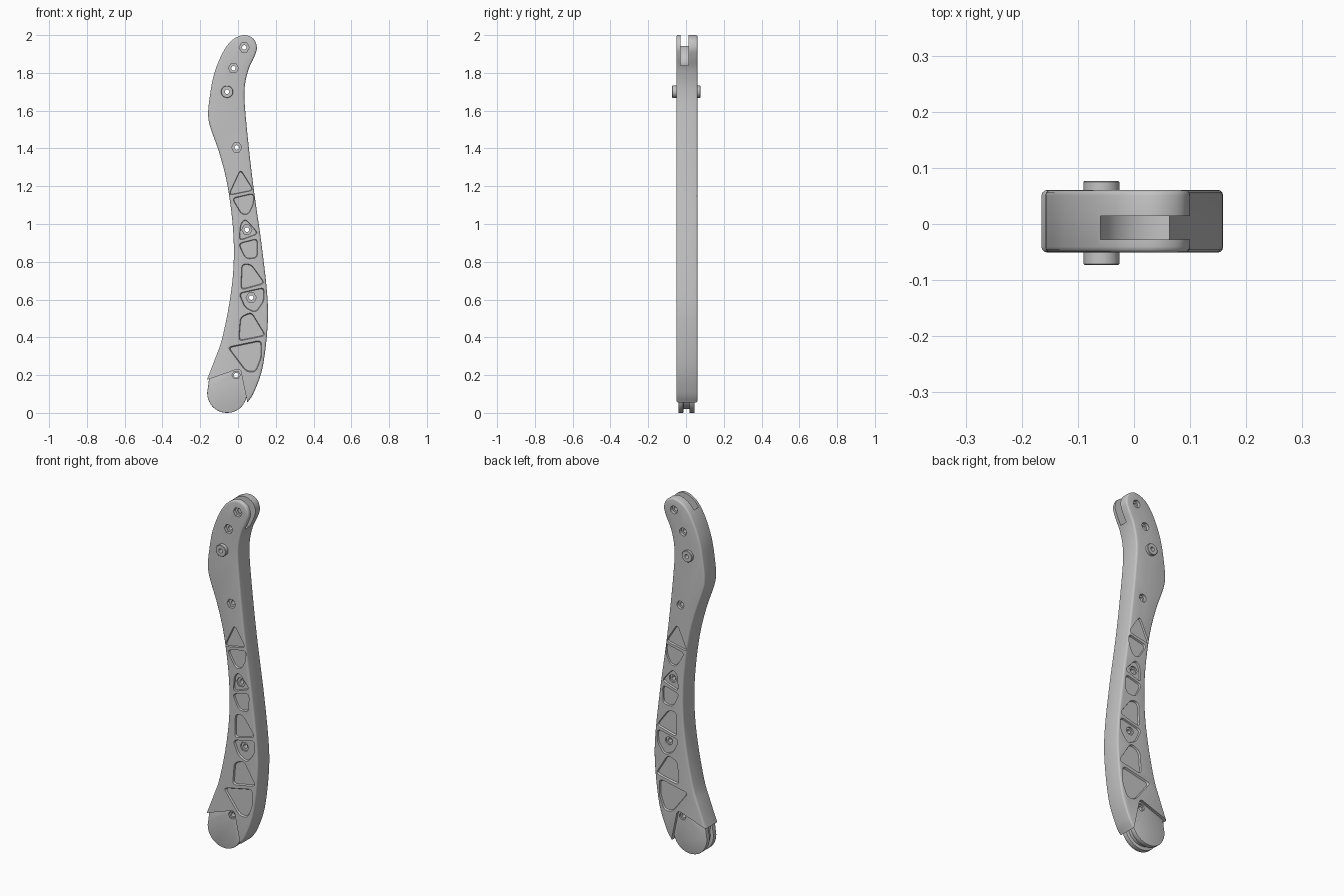
import bpy, bmesh
from math import sin, cos, radians
from mathutils import Vector

cube = bpy.data.objects.get("Cube")
if cube:
    bpy.data.objects.remove(cube, do_unlink=True)

grey = bpy.data.materials.new("satin_grey")
grey.use_nodes = True
colour = (0.55, 0.55, 0.55, 1)
grey.diffuse_color = colour
grey.node_tree.nodes["Principled BSDF"].inputs["Base Color"].default_value = colour

FRONT, BACK = -0.051, 0.061


def prism(name, pts, y0, y1, grow=1.0):
    """Extrude an x-z profile along y; grow scales the y0 end."""
    centre = sum((Vector(p) for p in pts), Vector((0, 0))) / len(pts)
    bm = bmesh.new()
    rings = []
    for y, s in ((y0, grow), (y1, 1.0)):
        ring = [centre + (Vector(p) - centre) * s for p in pts]
        rings.append([bm.verts.new((p.x, y, p.y)) for p in ring])
    n = len(pts)
    bm.faces.new(rings[0])
    bm.faces.new(rings[1][::-1])
    for i in range(n):
        j = (i + 1) % n
        bm.faces.new((rings[0][j], rings[0][i], rings[1][i], rings[1][j]))
    if bm.calc_volume(signed=True) < 0:
        bmesh.ops.reverse_faces(bm, faces=bm.faces)
    mesh = bpy.data.meshes.new(name)
    bm.to_mesh(mesh)
    bm.free()
    mesh.materials.append(grey)
    ob = bpy.data.objects.new(name, mesh)
    bpy.context.collection.objects.link(ob)
    return ob


def circle(c, r, n=32, a0=0, a1=360):
    step = (a1 - a0) / (n if a1 - a0 == 360 else n - 1)
    angles = [radians(a0 + step * i) for i in range(n)]
    return [(c[0] + r * cos(a), c[1] + r * sin(a)) for a in angles]


def rounded(pts, r=0.022, n=5):
    """Round every corner of a polygon."""
    out = []
    for i, p in enumerate(pts):
        p = Vector(p)
        ends = []
        for q in (pts[i - 1], pts[(i + 1) % len(pts)]):
            d = Vector(q) - p
            ends.append(p + d.normalized() * min(r, d.length * 0.45))
        for k in range(n):
            t = k / (n - 1)
            out.append(ends[0] * (1 - t) ** 2 + p * 2 * t * (1 - t) + ends[1] * t * t)
    return out


def smooth_path(pts, n=5):
    """Catmull-Rom curve through the points."""
    v = [Vector(p) for p in pts]
    v = [v[0] * 2 - v[1]] + v + [v[-1] * 2 - v[-2]]
    out = []
    for a, b, c, d in zip(v, v[1:], v[2:], v[3:]):
        for k in range(n):
            t = k / n
            out.append(0.5 * (2 * b + (c - a) * t + (2 * a - 5 * b + 4 * c - d) * t * t
                              + (3 * b - a - 3 * c + d) * t ** 3))
    return out + [v[-2]]


def volume(mesh):
    bm = bmesh.new()
    bm.from_mesh(mesh)
    v = bm.calc_volume()
    bm.free()
    return v


def baked(ob):
    bpy.context.view_layer.update()
    deps = bpy.context.evaluated_depsgraph_get()
    return bpy.data.meshes.new_from_object(ob.evaluated_get(deps))


def bevel(ob, width, segments=3):
    m = ob.modifiers.new("rounded_edges", "BEVEL")
    m.width, m.segments = width, segments
    m.limit_method, m.angle_limit = "ANGLE", radians(40)
    m.use_clamp_overlap = False
    mesh = baked(ob)
    ob.modifiers.clear()
    ob.data = mesh


def cut(pts, y0, y1, targets, grow=1.0):
    """Subtract a prism, trying a second solver if the first one fails."""
    cutter = prism("cutter", pts, y0, y1, grow)
    cutter.hide_render = True
    for ob in targets:
        before = volume(ob.data)
        for solver in ("EXACT", "MANIFOLD", "FLOAT"):
            m = ob.modifiers.new("cut", "BOOLEAN")
            m.operation, m.solver, m.object = "DIFFERENCE", solver, cutter
            mesh = baked(ob)
            ob.modifiers.clear()
            if 0.8 * before < volume(mesh) < before:
                ob.data = mesh
                break
    bpy.data.objects.remove(cutter, do_unlink=True)


# Curved limb, then the V notch at its foot
outline = smooth_path([
    (-0.187, 0.125), (-0.165, 0.175), (-0.12, 0.29), (-0.085, 0.39), (-0.045, 0.585),
    (-0.024, 0.77), (-0.026, 0.97), (-0.055, 1.2), (-0.097, 1.37), (-0.146, 1.51),
    (-0.158, 1.58), (-0.15, 1.67), (-0.129, 1.785), (-0.087, 1.895), (-0.035, 1.97),
    (0.03, 2.0), (0.082, 1.98), (0.1, 1.933), (0.085, 1.882), (0.053, 1.81),
    (0.034, 1.7), (0.045, 1.525), (0.08, 1.21), (0.125, 0.89), (0.155, 0.62),
    (0.156, 0.45), (0.13, 0.24), (0.085, 0.11), (0.05, 0.055), (0.03, 0.025)])
body = prism("limb", outline, FRONT, BACK)
bevel(body, 0.01)
cut([(-0.225, 0.154), (-0.006, 0.23), (0.006, 0.23), (0.015, 0.22), (0.06, 0.005),
     (0.05, -0.05), (-0.225, -0.05)], -0.1, 0.1, [body])

# Round foot: two cheeks around a smaller core
foot = (-0.058, 0.105)
neck = [(0.045, 0.09), (0.03, 0.24), (-0.02, 0.25), (-0.152, 0.19)]
cheeks = [prism(side + "_foot_cheek", circle(foot, 0.105, 40, 165, 350) + neck, a, b)
          for side, a, b in (("front", -0.041, -0.014), ("back", 0.018, 0.045))]
for c in cheeks:
    bevel(c, 0.003, 2)
core = prism("foot_core", circle(foot, 0.085, 40, 165, 350) + neck, -0.014, 0.018)

# Cross peg with a bore
peg_at = (-0.058, 1.7)
peg = prism("cross_peg", circle(peg_at, 0.032), -0.073, 0.077)
bevel(peg, 0.002, 1)

# Fork slot in the head
cut(circle((0.04, 1.935), 0.1, 48), -0.028, 0.014, [body])

# Weight-saving pockets on both faces
pockets = [
    [(0.013, 1.285), (0.079, 1.18), (-0.047, 1.155)],
    [(-0.028, 1.135), (0.083, 1.16), (0.08, 1.105), (0.055, 1.053), (0.02, 1.053)],
    [(0.04, 1.025), (0.105, 0.95), (0.008, 0.915), (0.015, 1.0)],
    [(0.005, 0.895), (0.101, 0.92), (0.1, 0.822), (0.042, 0.817)],
    [(0.022, 0.785), (0.068, 0.785), (0.138, 0.688), (0.018, 0.655)],
    [(0.008, 0.632), (0.136, 0.66), (0.134, 0.59), (0.092, 0.533), (0.04, 0.558)],
    [(0.015, 0.505), (0.07, 0.53), (0.142, 0.412), (0.006, 0.385)],
    [(-0.048, 0.345), (0.12, 0.38), (0.122, 0.295), (0.092, 0.22), (0.045, 0.222)],
]
for p in pockets:
    shape = rounded(p)
    cut(shape, FRONT - 0.004, FRONT + 0.009, [body], 1.1)
    cut(shape, BACK + 0.004, BACK - 0.009, [body], 1.1)

# Bolt holes: hexagonal at the front, round at the back
for h in [(0.033, 1.935), (-0.024, 1.825), (-0.007, 1.405), (0.047, 0.97), (0.07, 0.61)]:
    cut(circle(h, 0.027, 6), FRONT - 0.01, FRONT + 0.018, [body])
    cut(circle(h, 0.022, 20), BACK - 0.018, BACK + 0.01, [body])
    cut(circle(h, 0.012, 16), -0.1, 0.1, [body])
foot_bolt = (-0.01, 0.2)
cut(circle(foot_bolt, 0.022, 6), -0.06, -0.03, cheeks[:1])
cut(circle(foot_bolt, 0.02, 20), 0.035, 0.07, cheeks[1:])
cut(circle(foot_bolt, 0.012, 16), -0.1, 0.1, cheeks + [core])
cut(circle(peg_at, 0.012, 16), -0.1, 0.1, [body, peg])

# Smooth shading with sharp edges kept
solids = [body, core, peg] + cheeks
for ob in bpy.context.view_layer.objects:
    ob.select_set(ob in solids)
bpy.context.view_layer.objects.active = body
bpy.ops.object.shade_smooth_by_angle(angle=radians(35))
